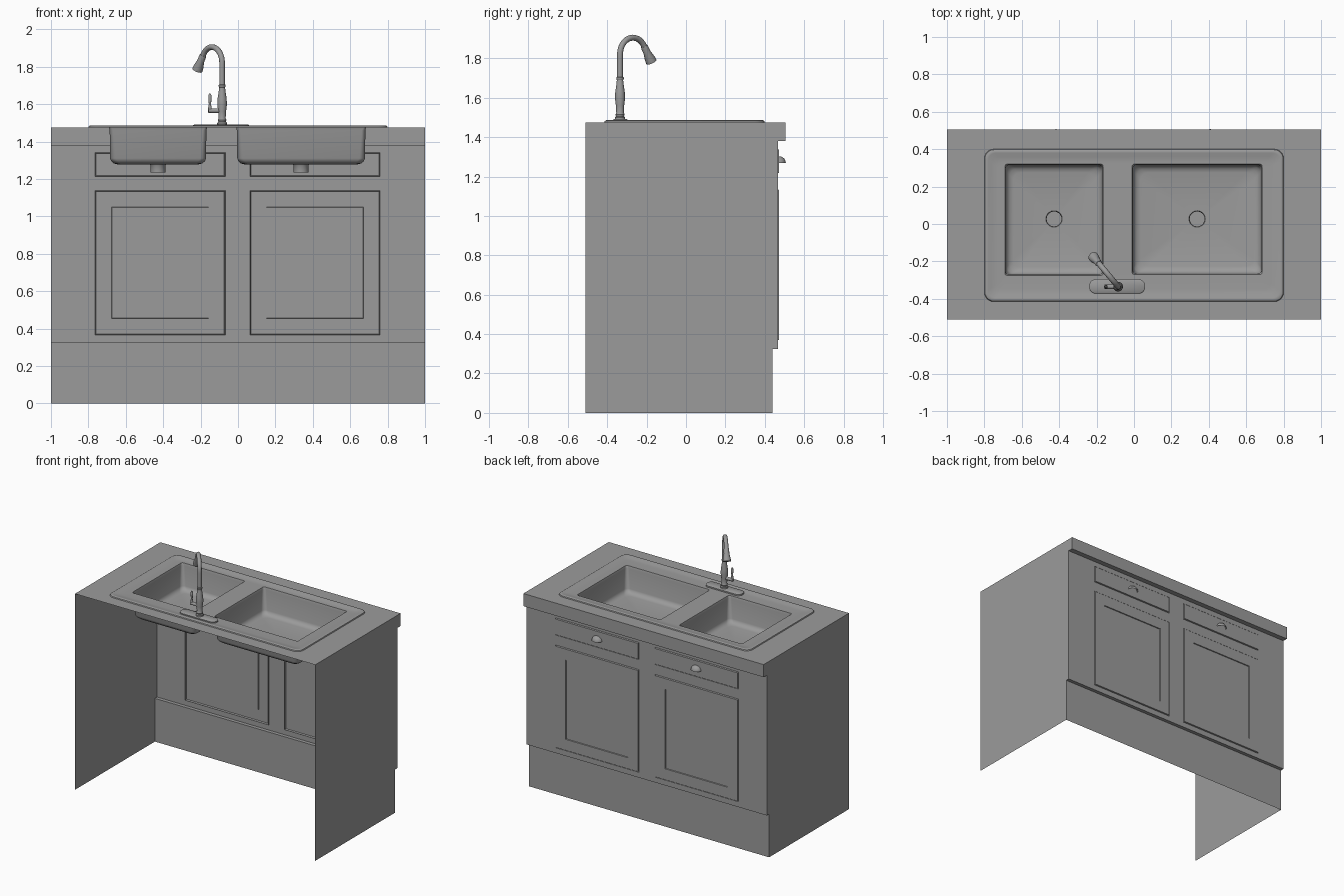
import bpy, bmesh, math
from mathutils import Vector

if "Cube" in bpy.data.objects:
    bpy.data.objects.remove(bpy.data.objects["Cube"])

grey = bpy.data.materials.new("plain_grey")
grey.use_nodes = True
GREY = (0.33, 0.33, 0.33, 1)
grey.diffuse_color = GREY
grey.node_tree.nodes["Principled BSDF"].inputs["Base Color"].default_value = GREY


def finish(name, bm, smooth=False, normals=True):
    if normals:
        bmesh.ops.recalc_face_normals(bm, faces=bm.faces)
    me = bpy.data.meshes.new(name)
    bm.to_mesh(me)
    bm.free()
    me.materials.append(grey)
    ob = bpy.data.objects.new(name, me)
    bpy.context.collection.objects.link(ob)
    if smooth:
        bpy.ops.object.select_all(action="DESELECT")
        ob.select_set(True)
        bpy.context.view_layer.objects.active = ob
        bpy.ops.object.shade_smooth_by_angle(angle=math.radians(35))
    return ob


def rounded(x0, x1, y0, y1, r, z, inset=0.0, n=6):
    """Loop of points round a rectangle with rounded corners."""
    x0, x1, y0, y1 = x0 + inset, x1 - inset, y0 + inset, y1 - inset
    pts = []
    for k, (cx, cy) in enumerate(((x1 - r, y1 - r), (x0 + r, y1 - r),
                                  (x0 + r, y0 + r), (x1 - r, y0 + r))):
        for i in range(n + 1):
            a = math.pi / 2 * (k + i / n)
            pts.append((cx + r * math.cos(a), cy + r * math.sin(a), z))
    return pts


def circle(c, r, u, v, n=20):
    return [c + r * (math.cos(t) * u + math.sin(t) * v)
            for t in (2 * math.pi * i / n for i in range(n))]


def loft(bm, loops, cap_start=False, cap_end=False):
    rows = [[bm.verts.new(p) for p in loop] for loop in loops]
    n = len(rows[0])
    for a, b in zip(rows, rows[1:]):
        for i in range(n):
            bm.faces.new((a[i], a[(i + 1) % n], b[(i + 1) % n], b[i]))
    if cap_start:
        bm.faces.new(rows[0][::-1])
    if cap_end:
        bm.faces.new(rows[-1])


def sheet(bm, loops):
    """Flat sheet bounded by the first loop, with the others as holes."""
    edges = []
    for loop in loops:
        vs = [bm.verts.new(p) for p in loop]
        edges += [bm.edges.new((vs[i - 1], vs[i])) for i in range(len(vs))]
    bmesh.ops.triangle_fill(bm, use_beauty=True, edges=edges, normal=(0, 0, 1))


def lathe(bm, rings, centre):
    """Turned part from (radius, height) pairs."""
    X, Y = Vector((1, 0, 0)), Vector((0, 1, 0))
    loft(bm, [circle(Vector((*centre, z)), r, X, Y) for r, z in rings], True, True)


def tube(bm, path, radii, side):
    """Tube along a planar path; side is the normal of its plane."""
    loops = []
    for i, p in enumerate(path):
        t = (path[min(i + 1, len(path) - 1)] - path[max(i - 1, 0)]).normalized()
        loops.append(circle(p, radii[i], side, t.cross(side), 16))
    loft(bm, loops, True, True)


BACK, TOP = -0.51, 1.475
SINK = (-0.8, 0.8, -0.415, 0.4)
BOWLS = {"left": (-0.01, 0.685, -0.27, 0.32), "right": (-0.69, -0.165, -0.275, 0.32)}

# Side panels and stepped cabinet front share one profile (y, z)
profile = [(0.44, 0), (0.44, 0.325), (0.467, 0.325), (0.467, 1.38),
           (0.505, 1.38), (0.505, TOP)]
for name, x in (("left_side_panel", 1), ("right_side_panel", -1)):
    bm = bmesh.new()
    bm.faces.new([bm.verts.new((x, y, z)) for y, z in
                  [(BACK, 0)] + profile + [(BACK, TOP)]])
    bmesh.ops.reverse_faces(bm, faces=[f for f in bm.faces if f.normal.x * x < 0])
    finish(name, bm, normals=False)

for name, i in (("toe_kick", 0), ("front_bottom_ledge", 1),
                ("counter_overhang", 3), ("counter_front_edge", 4)):
    bm = bmesh.new()
    (y0, z0), (y1, z1) = profile[i], profile[i + 1]
    bm.faces.new([bm.verts.new(p) for p in
                  ((1, y0, z0), (-1, y0, z0), (-1, y1, z1), (1, y1, z1))])
    finish(name, bm, normals=False)

# Cabinet front with doors and drawers outlined by grooves
xs = (-1, -0.765, -0.068, 0.063, 0.76, 1)
zs = (0.325, 0.365, 1.138, 1.213, 1.342, 1.38)
bm = bmesh.new()
grid = [[bm.verts.new((x, 0.467, z)) for x in xs] for z in zs]
fronts = []
for j in range(5):
    for i in range(5):
        f = bm.faces.new((grid[j][i + 1], grid[j][i], grid[j + 1][i], grid[j + 1][i + 1]))
        if i in (1, 3) and j in (1, 3):
            fronts.append((f, j == 1))
bm.normal_update()


def inset(face, width, depth):
    bmesh.ops.inset_individual(bm, faces=[face], thickness=width, depth=depth)


for f, is_door in fronts:
    inset(f, 0.004, -0.008)
    inset(f, 0.004, 0.014)
    if is_door:
        inset(f, 0.117, 0)
        inset(f, 0.003, -0.006)
finish("cabinet_front", bm, normals=False)

# Countertop with a cut-out for the sink
bm = bmesh.new()
sheet(bm, [[(-1, BACK, TOP), (1, BACK, TOP), (1, 0.505, TOP), (-1, 0.505, TOP)],
           rounded(*SINK, 0.04, TOP, 0.005)])
finish("countertop", bm)

# Sink rim and deck
bm = bmesh.new()
loft(bm, [rounded(*SINK, r, z, d) for d, r, z in
          ((0, 0.05, TOP), (0.003, 0.048, 1.482), (0.01, 0.045, 1.486),
           (0.02, 0.04, 1.485), (0.04, 0.035, 1.479), (0.07, 0.03, 1.477))])
sheet(bm, [rounded(*SINK, 0.03, 1.477, 0.07)] +
      [rounded(*b, 0.012, 1.477) for b in BOWLS.values()])
bmesh.ops.remove_doubles(bm, verts=bm.verts, dist=0.0005)
finish("sink_deck", bm, True)

# Bowls with drains and waste pipes
for side, box in BOWLS.items():
    bm = bmesh.new()
    drain = ((box[0] + box[1]) / 2, 0.027)
    X, Y = Vector((1, 0, 0)), Vector((0, 1, 0))
    loft(bm, [rounded(*box, r, z, d) for d, r, z in
              ((0, 0.012, 1.477), (0.004, 0.02, 1.46), (0.006, 0.03, 1.31),
               (0.012, 0.035, 1.295), (0.025, 0.04, 1.283), (0.045, 0.04, 1.278))])
    sheet(bm, [rounded(*box, 0.04, 1.278, 0.045),
               circle(Vector((*drain, 1.278)), 0.044, X, Y)])
    bmesh.ops.remove_doubles(bm, verts=bm.verts, dist=0.0005)
    finish(side + "_bowl", bm, True)
    bm = bmesh.new()
    loft(bm, [circle(Vector((*drain, z)), r, X, Y) for r, z in
              ((0.044, 1.278), (0.04, 1.272), (0.04, 1.235))], cap_end=True)
    finish(side + "_drain", bm, True)

# Cup pulls on the drawers
for side, x in (("left", 0.408), ("right", -0.417)):
    bm = bmesh.new()
    bmesh.ops.create_uvsphere(bm, u_segments=24, v_segments=12, radius=1)
    bmesh.ops.delete(bm, geom=[v for v in bm.verts if v.co.z < -0.01 or v.co.y < -0.01],
                     context="VERTS")
    for v in bm.verts:
        v.co = (x + v.co.x * 0.04, 0.473 + v.co.y * 0.034, 1.268 + v.co.z * 0.035)
    finish(side + "_drawer_pull", bm, True, normals=False)

# Faucet base plate and turned body
FX, FY = -0.085, -0.335
bm = bmesh.new()
loft(bm, [rounded(-0.24, 0.06, -0.372, -0.295, r, z, d) for d, r, z in
          ((0, 0.037, 1.477), (0, 0.037, 1.487), (0.006, 0.031, 1.491))], cap_end=True)
finish("faucet_base_plate", bm, True)
bm = bmesh.new()
lathe(bm, [(0.026, 1.49), (0.026, 1.5), (0.02, 1.506), (0.023, 1.515), (0.019, 1.525),
           (0.021, 1.56), (0.026, 1.6), (0.024, 1.63), (0.018, 1.67), (0.016, 1.69),
           (0.019, 1.695), (0.019, 1.702), (0.015, 1.706)], (FX, FY))
finish("faucet_body", bm, True)

# Gooseneck and flared spray head, in a plane turned towards the bowls
out = Vector((-0.64, 0.77, 0)).normalized()
up = Vector((0, 0, 1))
foot = Vector((FX, FY, 0))
R = 0.085
path = [foot + up * z for z in (1.7, 1.76, 1.81)]
path += [foot + out * R * (1 - math.cos(a)) + up * (1.82 + R * math.sin(a))
         for a in (math.radians(10 * k) for k in range(16))]
side = out.cross(up)
bm = bmesh.new()
tube(bm, path, [0.015] * len(path), side)
finish("faucet_gooseneck", bm, True)
start, end = path[-1], foot + out * 0.207 + up * 1.782
bm = bmesh.new()
tube(bm, [start.lerp(end, t) for t in (0, 0.12, 0.4, 0.8, 1)],
     [0.016, 0.019, 0.019, 0.027, 0.028], side)
finish("faucet_spray_head", bm, True)

# Lever handle on the side of the body
bm = bmesh.new()
tube(bm, [Vector((x, FY, 1.565)) for x in (FX, -0.12, -0.158)], [0.013, 0.012, 0.012],
     Vector((0, 1, 0)))
lathe(bm, [(0.009, 1.555), (0.01, 1.575), (0.006, 1.6), (0.009, 1.635), (0.007, 1.65),
           (0.003, 1.657)], (-0.15, FY))
finish("faucet_lever", bm, True)
